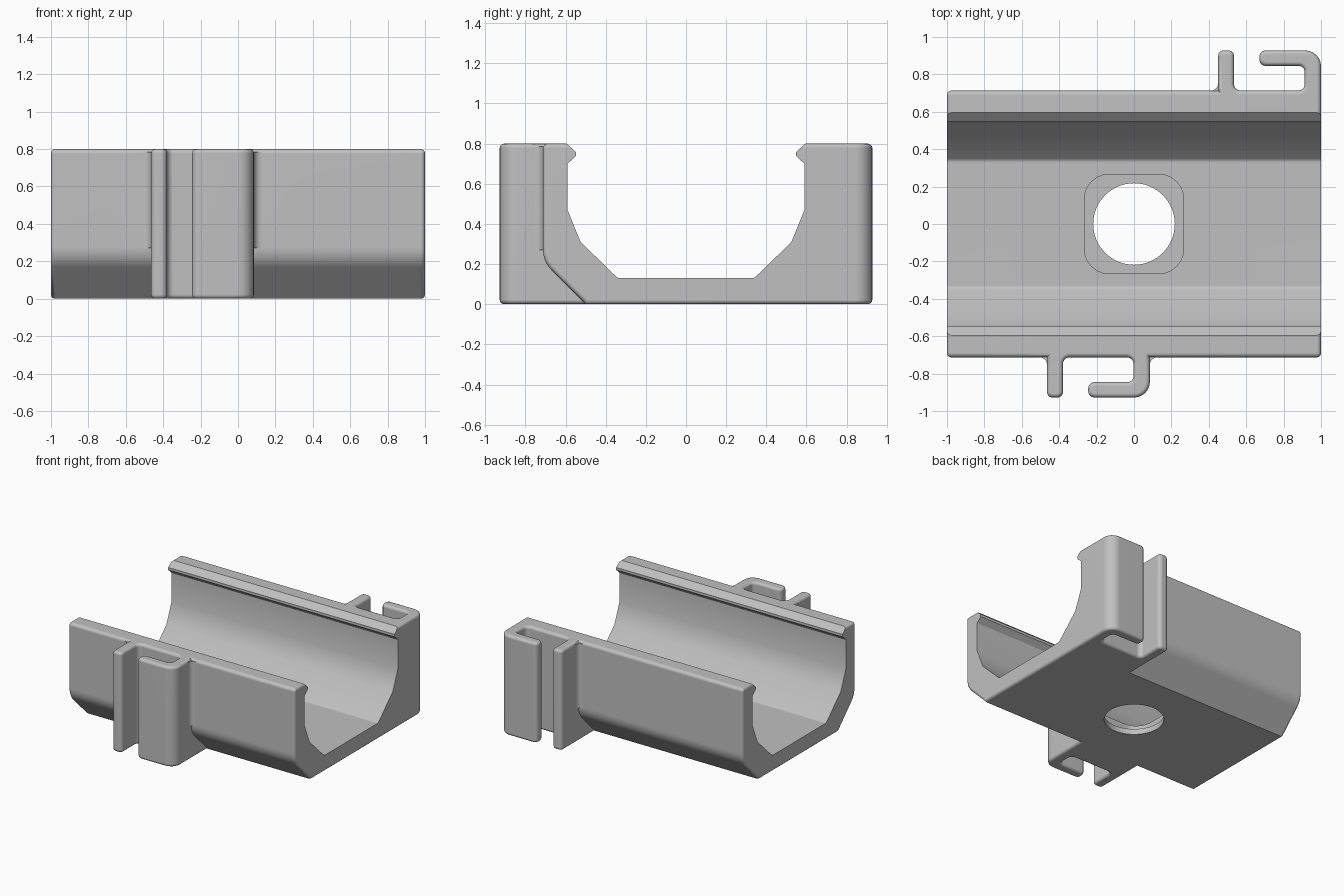
import bpy, bmesh, math
from mathutils import Vector

cube = bpy.data.objects.get("Cube")
if cube:
    bpy.data.objects.remove(cube, do_unlink=True)

HEIGHT = 0.8
WALL = 0.713     # outer face of the side walls
REACH = 0.928    # outermost face of the clips
EDGE = 0.022     # small edge rounding

grey = bpy.data.materials.new("plain_grey")
grey.use_nodes = True
grey.diffuse_color = (0.53, 0.53, 0.53, 1)
grey.node_tree.nodes["Principled BSDF"].inputs["Base Color"].default_value = grey.diffuse_color


def rounded(corners, steps=6):
    """Outline from (u, v, radius) corners, with each corner filleted."""
    out = []
    for i, (u, v, r) in enumerate(corners):
        p = Vector((u, v))
        if r == 0:
            out.append(p)
            continue
        d1 = (Vector(corners[i - 1][:2]) - p).normalized()
        d2 = (Vector(corners[(i + 1) % len(corners)][:2]) - p).normalized()
        half = d1.angle(d2) / 2
        centre = p + (d1 + d2).normalized() * r / math.sin(half)
        a = p + d1 * r / math.tan(half) - centre
        b = p + d2 * r / math.tan(half) - centre
        w = math.pi - 2 * half
        for k in range(steps + 1):
            s = k / steps
            out.append(centre + (a * math.sin((1 - s) * w) + b * math.sin(s * w)) / math.sin(w))
    return out


def prism(name, outline, axis, lo, hi, bevel=0):
    """Extrude an outline along x or z, optionally rounding the cap edges."""
    bm = bmesh.new()
    place = (lambda p, t: (t, p[0], p[1])) if axis == "x" else (lambda p, t: (p[0], p[1], t))
    low = [bm.verts.new(place(p, lo)) for p in outline]
    high = [bm.verts.new(place(p, hi)) for p in outline]
    caps = [bm.faces.new(low), bm.faces.new(high)]
    n = len(outline)
    for i in range(n):
        j = (i + 1) % n
        bm.faces.new((low[i], low[j], high[j], high[i]))
    bmesh.ops.recalc_face_normals(bm, faces=bm.faces)
    if bevel:
        edges = [e for f in caps for e in f.edges]
        bmesh.ops.bevel(bm, geom=edges, offset=bevel, segments=3, profile=0.5, affect="EDGES")
    mesh = bpy.data.meshes.new(name)
    bm.to_mesh(mesh)
    bm.free()
    mesh.materials.append(grey)
    obj = bpy.data.objects.new(name, mesh)
    bpy.context.scene.collection.objects.link(obj)
    return obj


def combine(target, tool, operation):
    bpy.context.view_layer.objects.active = target
    mod = target.modifiers.new(operation, "BOOLEAN")
    mod.operation = operation
    mod.solver = "EXACT"
    mod.object = tool
    bpy.ops.object.modifier_apply(modifier=mod.name)
    bpy.data.objects.remove(tool, do_unlink=True)


# Solid outer block of the cradle
right = [(0.5, 0, 0), (WALL, 0.213, 0.15), (WALL, HEIGHT, 0.025)]
left = [(-u, v, r) for u, v, r in reversed(right)]
cradle = prism("cradle", rounded(right + left), "x", -1, 1, EDGE)

# Post and hooked arm on each side, sharing one foot block
clip = [(-0.55, 0.2, 0), (-0.55, REACH, 0.03), (-0.465, REACH, 0.03),
        (-0.465, WALL, 0.035), (-0.088, WALL, 0.035), (-0.088, 0.845, 0.03),
        (-0.33, 0.845, 0.035), (-0.33, REACH, 0.035), (0, REACH, 0.085), (0, 0.2, 0)]


def root_fillet(x, d):
    return [(x - d * 0.02, 0.69, 0), (x - d * 0.02, 0.753, 0), (x, 0.753, 0),
            (x, WALL, 0.0395), (x + d * 0.04, WALL, 0), (x + d * 0.04, 0.69, 0)]


def mounted(corners, shift, side):
    return [(u + shift, v * side) for u, v in rounded(corners)]


for shift, side in ((0.085, -1), (1.0, 1)):
    combine(cradle, prism("clip", mounted(clip, shift, side), "z", 0, HEIGHT, EDGE), "UNION")
    roots = [(-0.55, -1)] + ([(0, 1)] if side < 0 else [])
    for x, d in roots:
        strip = mounted(root_fillet(x, d), shift, side)
        combine(cradle, prism("root_fillet", strip, "z", 0.27, 0.785), "UNION")

# Open channel with a snap lip along the top of each wall
half = [(0.34, 0.13, 0.03), (0.525, 0.31, 0), (0.59, 0.47, 0), (0.59, 0.7, 0.01),
        (0.548, 0.738, 0), (0.548, 0.758, 0), (0.595, 0.8, 0), (0.64, 0.84, 0)]
channel = half + [(-u, v, r) for u, v, r in reversed(half)]
combine(cradle, prism("channel_cutter", rounded(channel), "x", -1.1, 1.1), "DIFFERENCE")

# Rounded square recess and round through hole in the floor
s = 0.265
square = [(-s, -s, 0.13), (s, -s, 0.13), (s, s, 0.13), (-s, s, 0.13)]
combine(cradle, prism("recess_cutter", rounded(square), "z", 0.045, 0.3), "DIFFERENCE")
circle = [(0.218 * math.cos(k * math.tau / 64), 0.218 * math.sin(k * math.tau / 64)) for k in range(64)]
combine(cradle, prism("hole_cutter", circle, "z", -0.1, 0.3), "DIFFERENCE")

# Tidy the surface and shade it
bm = bmesh.new()
bm.from_mesh(cradle.data)
bmesh.ops.remove_doubles(bm, verts=bm.verts, dist=0.0001)
bm.to_mesh(cradle.data)
bm.free()
bpy.ops.object.select_all(action="DESELECT")
cradle.select_set(True)
bpy.context.view_layer.objects.active = cradle
bpy.ops.object.shade_smooth_by_angle(angle=math.radians(32))
weighted = cradle.modifiers.new("even_normals", "WEIGHTED_NORMAL")
weighted.keep_sharp = True
